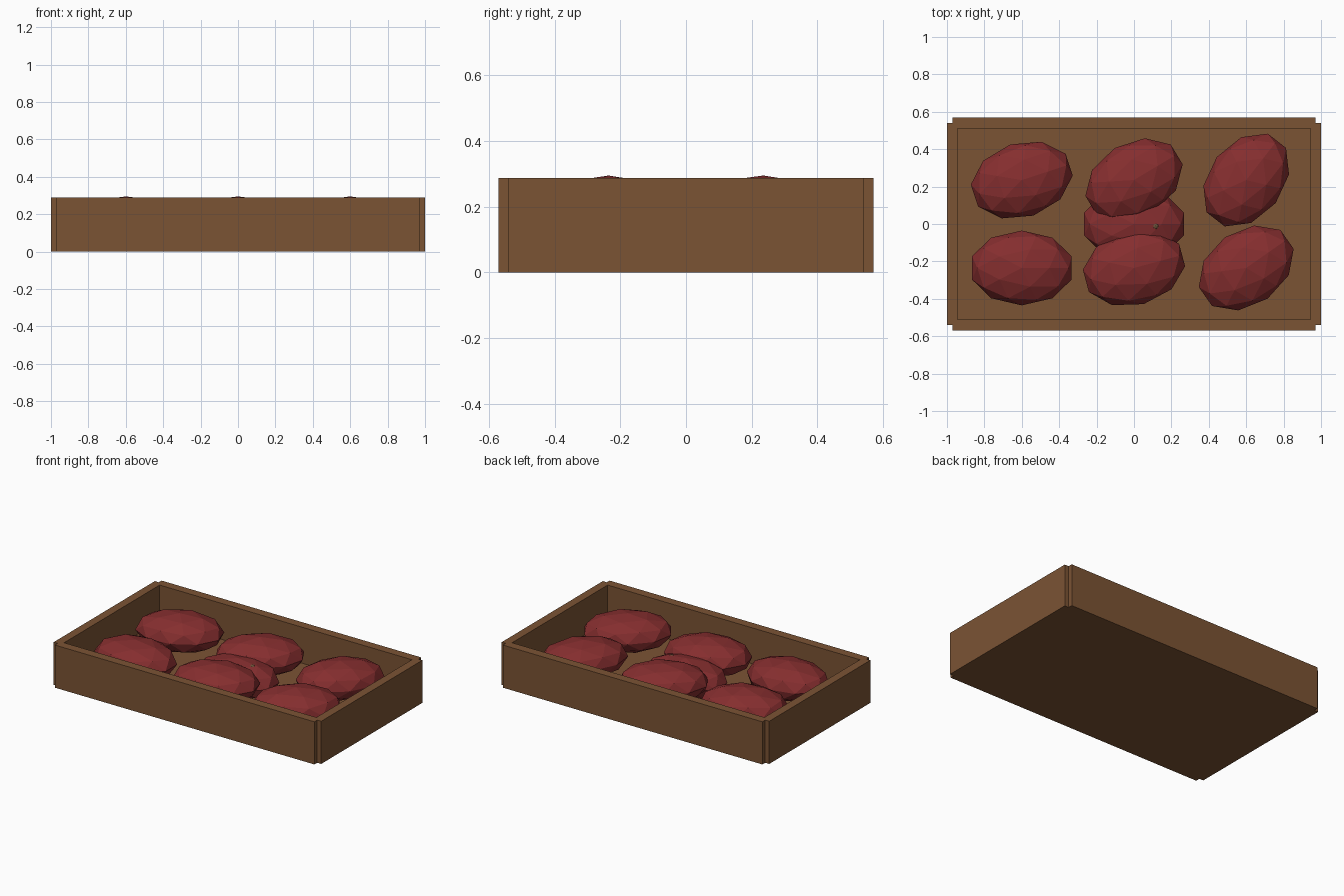
import bpy
import math

if "Cube" in bpy.data.objects:
    bpy.data.objects.remove(bpy.data.objects["Cube"])


def material(name, rgb):
    m = bpy.data.materials.new(name)
    m.diffuse_color = (*rgb, 1)
    m.use_nodes = True
    m.node_tree.nodes["Principled BSDF"].inputs["Base Color"].default_value = m.diffuse_color
    return m


wood = material("brown_wood", (0.198, 0.087, 0.034))
red = material("red_skin", (0.235, 0.027, 0.028))
stub_brown = material("stub_brown", (0.15, 0.085, 0.04))


def box(name, lo, hi, mat):
    bpy.ops.mesh.primitive_cube_add(size=1, location=[(a + b) / 2 for a, b in zip(lo, hi)])
    ob = bpy.context.object
    ob.name = name
    ob.scale = [b - a for a, b in zip(lo, hi)]
    ob.data.materials.append(mat)


def ball(name, loc, radii, turn, mat, subdivisions):
    bpy.ops.mesh.primitive_ico_sphere_add(subdivisions=subdivisions, radius=1, location=loc,
                                          rotation=(0, 0, math.radians(turn)))
    ob = bpy.context.object
    ob.name = name
    ob.scale = radii
    ob.data.materials.append(mat)


# Crate: floor and four walls, leaving small notches at the corners
H = 0.288
box("crate_floor", (-0.97, -0.54, 0), (0.97, 0.54, 0.045), wood)
box("front_wall", (-0.97, -0.57, 0), (0.97, -0.51, H), wood)
box("back_wall", (-0.97, 0.51, 0), (0.97, 0.57, H), wood)
box("left_wall", (-1.0, -0.54, 0), (-0.943, 0.54, H), wood)
box("right_wall", (0.943, -0.54, 0), (1.0, 0.54, H), wood)

# Two rows of faceted tubers, each turned a little differently
turns = {-0.235: (0, 15, 35), 0.235: (18, 31, 52)}
for y, row in turns.items():
    for x, turn in zip((-0.6, 0, 0.6), row):
        ball("tuber", (x, y, 0.175), (0.28, 0.2, 0.12), turn, red, 2)

# Lower tuber in the middle with its stub
ball("middle_tuber", (0, 0, 0.122), (0.28, 0.2, 0.12), 0, red, 2)
ball("stub", (0.115, -0.01, 0.208), (0.024, 0.024, 0.024), 0, stub_brown, 2)
